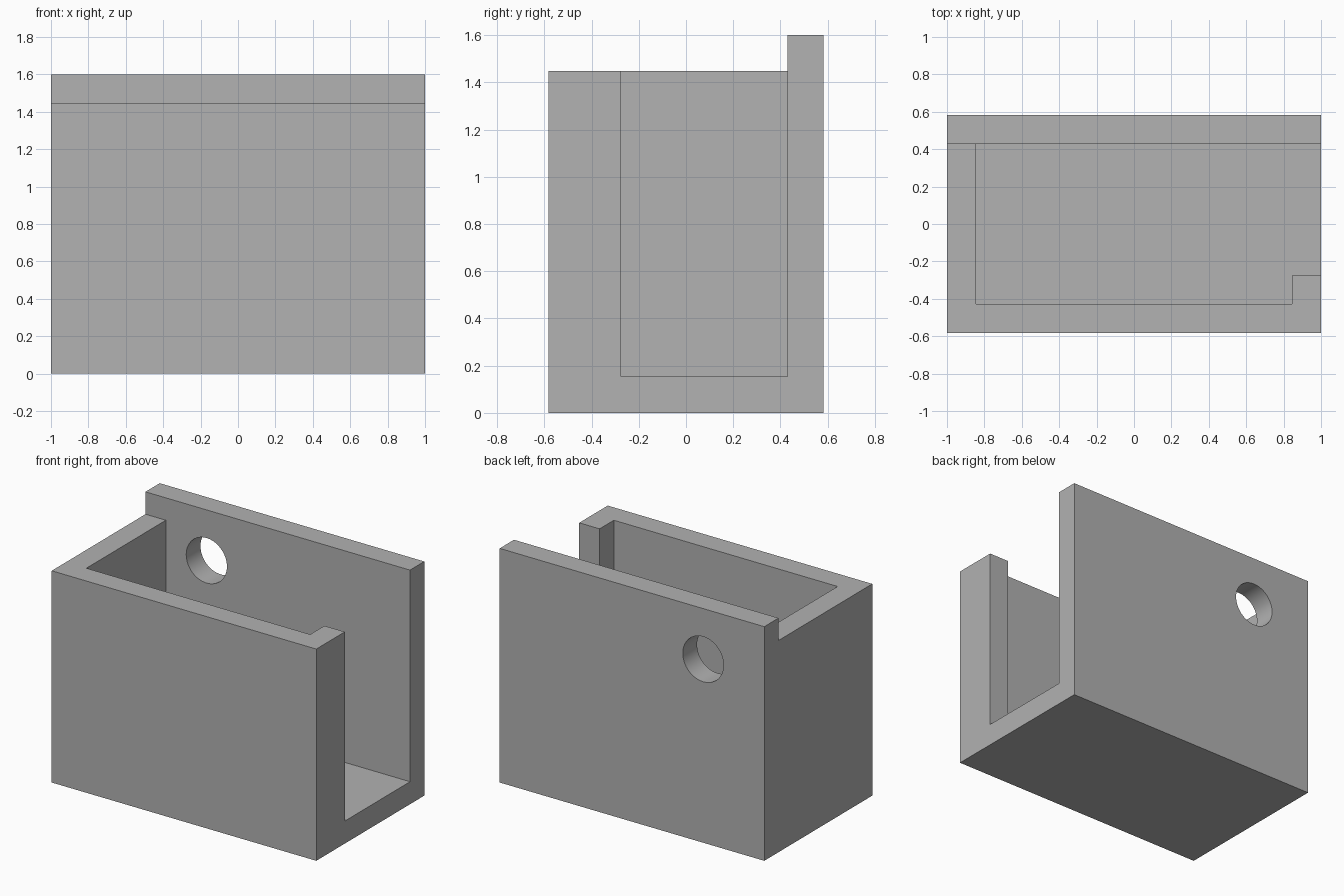
import bpy
import bmesh
from math import radians
from mathutils import Matrix, Vector

cube = bpy.data.objects.get("Cube")
if cube:
    bpy.data.objects.remove(cube, do_unlink=True)

# Main dimensions
HALF_W, HALF_D = 1.0, 0.583
HEIGHT, RIM = 1.6, 1.447
WALL = 0.154
BACK = HALF_D - WALL

grey = bpy.data.materials.new("mid grey")
grey.use_nodes = True
colour = (0.445, 0.445, 0.445, 1)
grey.diffuse_color = colour
grey.node_tree.nodes["Principled BSDF"].inputs["Base Color"].default_value = colour


def make_object(name, bm):
    bmesh.ops.recalc_face_normals(bm, faces=bm.faces)
    mesh = bpy.data.meshes.new(name)
    bm.to_mesh(mesh)
    bm.free()
    mesh.materials.append(grey)
    obj = bpy.data.objects.new(name, mesh)
    bpy.context.collection.objects.link(obj)
    return obj


def prism(name, points, direction):
    """Extrude a closed outline along a direction."""
    bm = bmesh.new()
    face = bm.faces.new([bm.verts.new(p) for p in points])
    extruded = bmesh.ops.extrude_face_region(bm, geom=[face], use_keep_orig=True)
    verts = [v for v in extruded["geom"] if isinstance(v, bmesh.types.BMVert)]
    bmesh.ops.translate(bm, verts=verts, vec=Vector(direction))
    return make_object(name, bm)


def cut(target, cutter):
    mod = target.modifiers.new(cutter.name, "BOOLEAN")
    mod.operation = "DIFFERENCE"
    mod.solver = "EXACT"
    mod.object = cutter
    cutter.hide_render = True
    bpy.ops.object.select_all(action="DESELECT")
    bpy.context.view_layer.objects.active = target
    target.select_set(True)
    bpy.ops.object.modifier_apply(modifier=mod.name)
    bpy.data.objects.remove(cutter, do_unlink=True)


# Solid body with a taller back plate
side = [(-HALF_D, 0), (HALF_D, 0), (HALF_D, HEIGHT),
        (BACK, HEIGHT), (BACK, RIM), (-HALF_D, RIM)]
holder = prism("wall_holder", [(-HALF_W, y, z) for y, z in side], (2 * HALF_W, 0, 0))

# Cavity, open at the left side behind a short front lip
inner = HALF_W - WALL
lip = -HALF_D + 2 * WALL
plan = [(-inner, -BACK), (inner, -BACK), (inner, lip),
        (HALF_W + 0.2, lip), (HALF_W + 0.2, BACK), (-inner, BACK)]
cut(holder, prism("cavity", [(x, y, WALL) for x, y in plan], (0, 0, 2)))

# Round mounting hole through the back plate
bm = bmesh.new()
bmesh.ops.create_cone(bm, cap_ends=True, segments=64, radius1=WALL, radius2=WALL, depth=0.5,
                      matrix=Matrix.Translation((-0.538, HALF_D - WALL / 2, 1.254))
                      @ Matrix.Rotation(radians(90), 4, "X"))
cut(holder, make_object("mounting_hole", bm))

bpy.ops.object.shade_smooth_by_angle(angle=radians(30))
